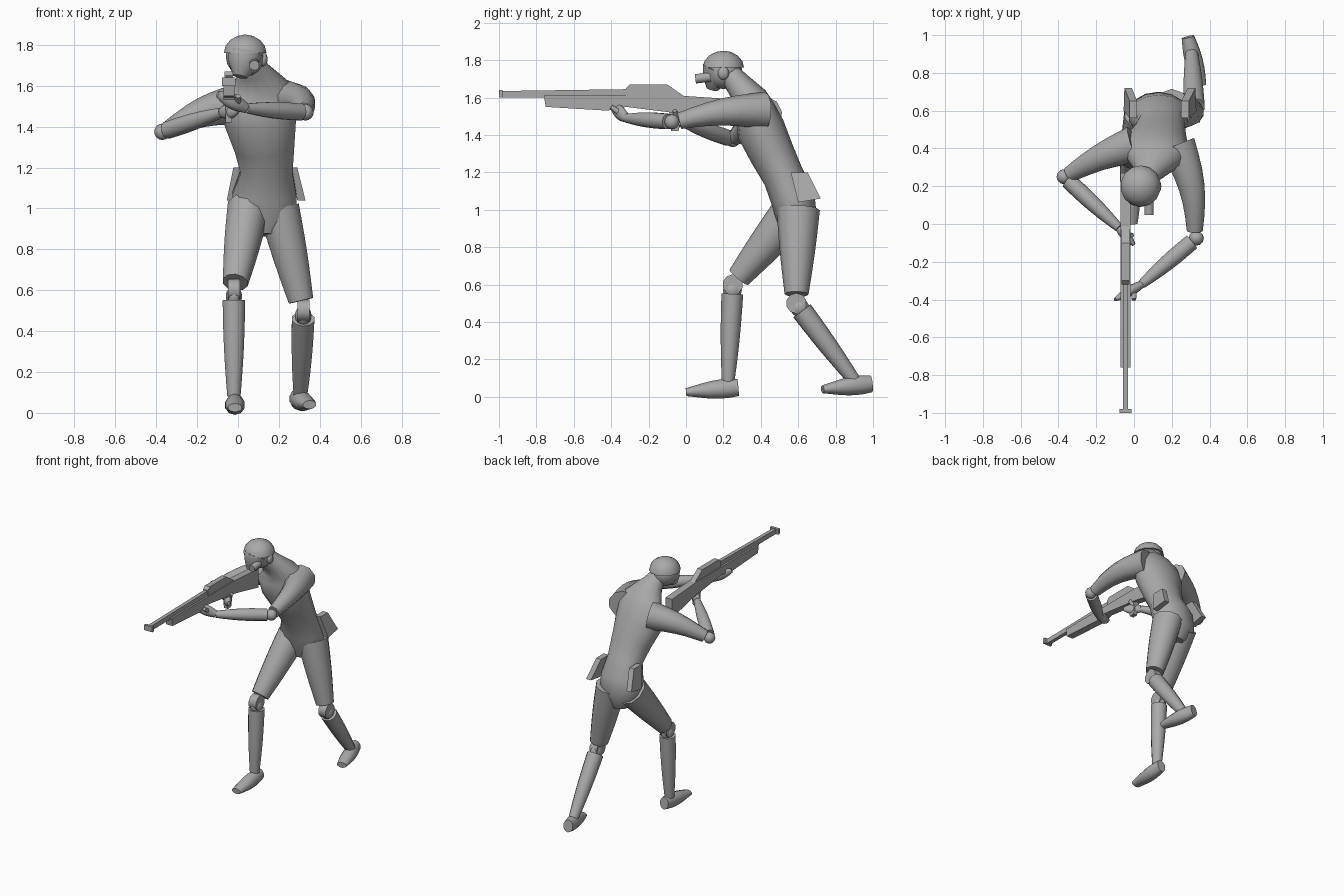
import bpy, bmesh, math
from mathutils import Vector, Matrix

cube = bpy.data.objects.get("Cube")
if cube:
    bpy.data.objects.remove(cube, do_unlink=True)

shade = .4
grey = bpy.data.materials.new("plain grey")
grey.use_nodes = True
grey.diffuse_color = (shade, shade, shade, 1)
grey.node_tree.nodes["Principled BSDF"].inputs["Base Color"].default_value = grey.diffuse_color

ACROSS, DEEP, UP = Vector((1, 0, 0)), Vector((0, 1, 0)), Vector((0, 0, 1))


def finish(name, bm, angle=50):
    bmesh.ops.recalc_face_normals(bm, faces=bm.faces)
    mesh = bpy.data.meshes.new(name)
    bm.to_mesh(mesh)
    bm.free()
    mesh.materials.append(grey)
    part = bpy.data.objects.new(name, mesh)
    bpy.context.collection.objects.link(part)
    bpy.ops.object.select_all(action='DESELECT')
    part.select_set(True)
    bpy.context.view_layer.objects.active = part
    bpy.ops.object.shade_smooth_by_angle(angle=math.radians(angle))


def loft(name, stations, side=ACROSS, sides=12):
    """Skin oval rings, each (centre, half width, half depth)."""
    bm = bmesh.new()
    centres = [Vector(station[0]) for station in stations]
    last = len(centres) - 1
    rings = []
    for i, (centre, width, depth) in enumerate(stations):
        along = (centres[min(i + 1, last)] - centres[max(i - 1, 0)]).normalized()
        wide = (side - along * side.dot(along)).normalized()
        deep = along.cross(wide)
        turns = [math.tau * (k + .5) / sides for k in range(sides)]
        rings.append([bm.verts.new(centres[i] + wide * width * math.cos(turn) + deep * depth * math.sin(turn))
                      for turn in turns])
    for low, high in zip(rings, rings[1:]):
        for k in range(sides):
            bm.faces.new((low[k - 1], low[k], high[k], high[k - 1]))
    bm.faces.new(rings[0])
    bm.faces.new(rings[-1])
    finish(name, bm)


def limb(name, start, end, thick, thin, swell=0, bend=(0, 0, 0), flat=(1, 1), side=ACROSS, steps=6):
    """Tapered tube between two points, swelling and bending at its middle."""
    start, end, bend = Vector(start), Vector(end), Vector(bend)
    stations = []
    for i in range(steps + 1):
        t = i / steps
        arch = math.sin(math.pi * t)
        width = thick + (thin - thick) * t + swell * arch
        depth = width * (flat[0] + (flat[1] - flat[0]) * t)
        stations.append((start.lerp(end, t) + bend * arch, width, depth))
    loft(name, stations, side, 10)


def ball(name, centre, size):
    bm = bmesh.new()
    bmesh.ops.create_uvsphere(bm, u_segments=12, v_segments=8, radius=1)
    bmesh.ops.transform(bm, matrix=Matrix.Translation(centre) @ Matrix.Diagonal((*size, 1)), verts=bm.verts)
    finish(name, bm)


def plate(name, outline, x, half, lean=0):
    """Extrude a (y, z) outline across x; lean shifts x with height."""
    bm = bmesh.new()
    base = outline[0][1]
    left, right = [[bm.verts.new((x + offset + lean * (z - base), y, z)) for y, z in outline]
                   for offset in (half, -half)]
    bm.faces.new(left)
    bm.faces.new(right)
    for i in range(len(outline)):
        bm.faces.new((left[i - 1], left[i], right[i], right[i - 1]))
    finish(name, bm, 25)


def leg(label, hip, knee, ankle, heel, toe):
    hip, knee, ankle = Vector(hip), Vector(knee), Vector(ankle)
    above = knee + (hip - knee).normalized() * .05
    below = knee + (ankle - knee).normalized() * .05
    limb(label + "_thigh", hip, above, .105, .064, .005, flat=(1.1, 1))
    limb(label + "_knee_disc", knee - ACROSS * .03, knee + ACROSS * .03, .055, .055, side=DEEP, steps=1)
    ball(label + "_knee_ball", knee.lerp(below, .6), (.04, .05, .05))
    limb(label + "_shin", below, ankle, .058, .034, .005)
    limb(label + "_foot", heel, toe, .035, .035, .015, flat=(1.3, .6))


def arm(label, shoulder, elbow, wrist, fingers, thumb, bend):
    shoulder, elbow, wrist, fingers = [Vector(p) for p in (shoulder, elbow, wrist, fingers)]
    limb(label + "_upper_arm", shoulder, elbow.lerp(shoulder, .08), .1, .044, bend=bend)
    ball(label + "_elbow", elbow, (.04, .04, .04))
    limb(label + "_forearm", elbow.lerp(wrist, .08), wrist, .043, .024, .008, side=UP)
    limb(label + "_hand", wrist, fingers, .025, .016, .018, flat=(.8, .6), side=UP)
    limb(label + "_thumb", wrist.lerp(fingers, .3), thumb, .018, .012, steps=2)


# Torso, from crotch to neck
loft("torso", [
    ((.13, .58, .87), .07, .07), ((.13, .59, .96), .16, .11), ((.13, .57, 1.07), .16, .12),
    ((.14, .52, 1.18), .13, .11), ((.13, .46, 1.3), .15, .12), ((.11, .4, 1.43), .18, .13),
    ((.1, .37, 1.53), .19, .11), ((.11, .35, 1.59), .15, .09), ((.08, .28, 1.67), .08, .07),
    ((.06, .24, 1.72), .06, .06)], sides=14)

# Head, jaw, cap and eyepiece
crown = Vector((.035, .2, 1.76))
ball("head", crown - UP * .015, (.095, .1, .1))
limb("jaw", crown - DEEP * .03, (.01, .14, 1.645), .09, .035, .01, flat=(.9, .9))
loft("cap", [(crown + UP * .09 * math.sin(a), .107 * math.cos(a), .11 * math.cos(a))
             for a in (0, .4, .8, 1.2, 1.5)], sides=14)
limb("eyepiece", (.08, .13, 1.71), (.08, .05, 1.7), .025, .025, steps=1)
ball("ear", (.125, .2, 1.73), (.02, .03, .035))

# Legs: the right one forward, the left one trailing
leg("right", (.05, .58, 1), (-.02, .25, .6), (-.02, .225, .08), (-.015, .28, .05), (-.015, 0, .025))
leg("left", (.2, .6, 1), (.32, .59, .5), (.305, .905, .08), (.285, .99, .07), (.35, .73, .04))

# Arms: the right hand at the trigger, the left hand under the barrel
arm("right", (0, .42, 1.51), (-.37, .25, 1.375), (-.08, -.02, 1.47), (0, -.11, 1.48),
    (-.01, -.06, 1.53), (-.01, .01, .02))
arm("left", (.23, .42, 1.53), (.33, -.075, 1.47), (.04, -.32, 1.49), (-.1, -.4, 1.56),
    (0, -.4, 1.55), (.03, 0, .02))

# Hip pouches
for label, x, lean in (("right", -.035, .2), ("left", .31, -.25)):
    plate(label + "_pouch", [(.6, 1.04), (.72, 1.06), (.65, 1.2), (.56, 1.2)], x, .02, lean)

# Rifle
bore = -.045
plate("rifle_stock", [(-.75, 1.55), (-.76, 1.61), (-.03, 1.61), (.27, 1.59), (.27, 1.45),
                      (0, 1.51), (-.32, 1.55), (-.42, 1.53)], bore, .027)
plate("rifle_receiver", [(-.32, 1.6), (-.32, 1.65), (-.3, 1.67), (-.1, 1.67), (0, 1.6)], bore, .02)
plate("rifle_barrel", [(-.98, 1.6), (-.98, 1.635), (-.3, 1.645), (-.3, 1.6)], bore, .014)
plate("rifle_muzzle", [(-1, 1.6), (-1, 1.64), (-.98, 1.64), (-.98, 1.6)], bore, .033)
plate("rifle_grip", [(-.09, 1.53), (-.02, 1.52), (-.04, 1.42), (-.08, 1.42)], bore, .016)
